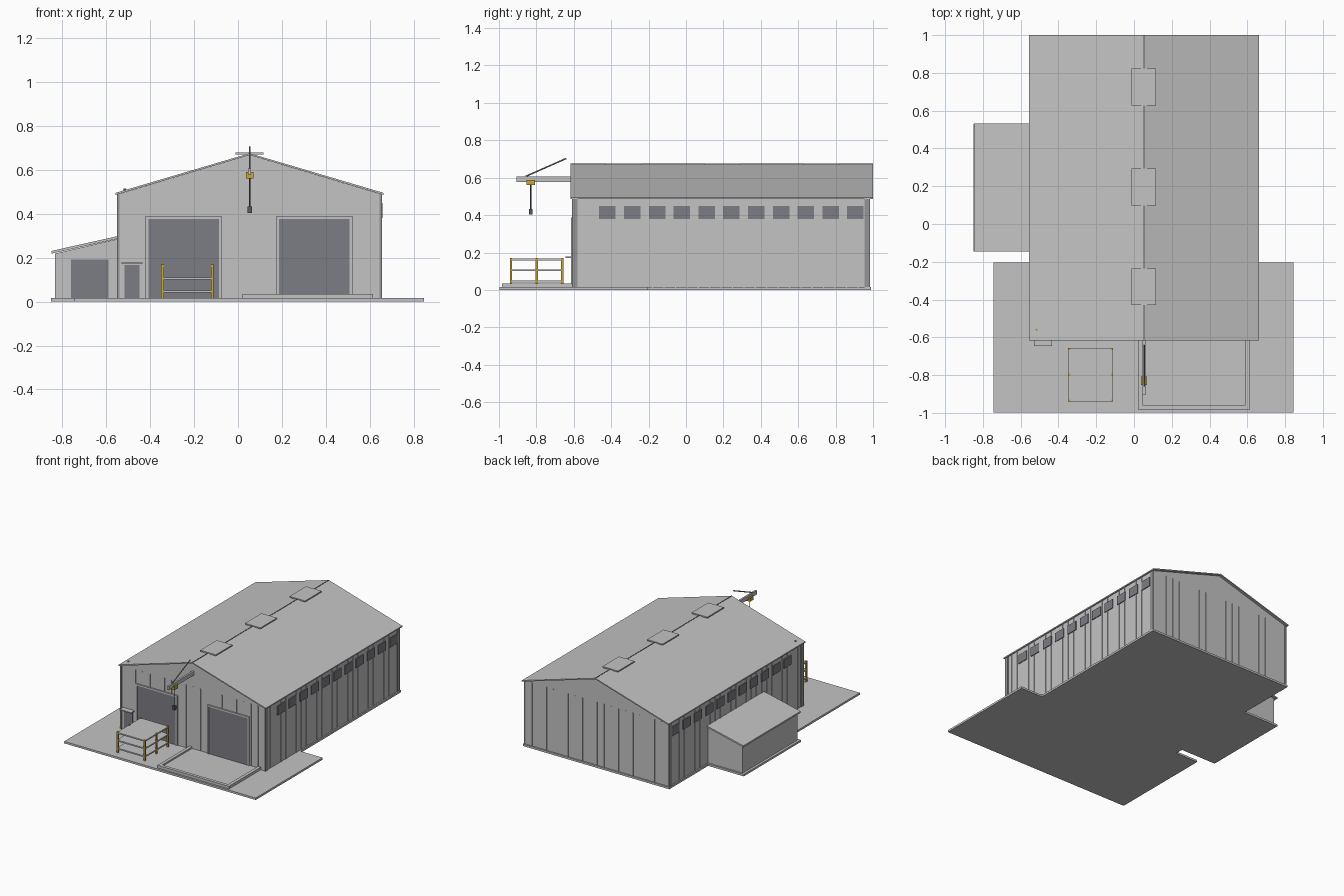
import bpy, bmesh
from mathutils import Vector

if "Cube" in bpy.data.objects:
    bpy.data.objects.remove(bpy.data.objects["Cube"])


def material(name, r, g, b):
    m = bpy.data.materials.new(name)
    m.use_nodes = True
    m.diffuse_color = (r, g, b, 1)
    bsdf = next(n for n in m.node_tree.nodes if n.type == 'BSDF_PRINCIPLED')
    bsdf.inputs["Base Color"].default_value = (r, g, b, 1)
    return m


GREY = material("light grey", 0.55, 0.55, 0.55)
GLASS = material("slate grey", 0.2, 0.205, 0.23)
STEEL = material("mid grey", 0.3, 0.3, 0.3)
DARK = material("dark grey", 0.1, 0.1, 0.1)
YELLOW = material("yellow", 0.58, 0.38, 0.04)


def finish(name, bm, mat):
    bmesh.ops.recalc_face_normals(bm, faces=bm.faces)
    me = bpy.data.meshes.new(name)
    bm.to_mesh(me)
    bm.free()
    me.materials.append(mat)
    ob = bpy.data.objects.new(name, me)
    bpy.context.collection.objects.link(ob)
    return ob


def boxes(name, mat, spans):
    """Boxes given as ((x0, x1), (y0, y1), (z0, z1))."""
    bm = bmesh.new()
    for span in spans:
        verts = bmesh.ops.create_cube(bm, size=1)["verts"]
        for v in verts:
            v.co = Vector([s[0] + (c + 0.5) * (s[1] - s[0]) for c, s in zip(v.co, span)])
    return finish(name, bm, mat)


def prism(name, mat, outline, y0, y1):
    """Extrude an x-z outline along y."""
    bm = bmesh.new()
    face = bm.faces.new([bm.verts.new((x, y0, z)) for x, z in outline])
    moved = bmesh.ops.extrude_face_region(bm, geom=[face])["geom"]
    bmesh.ops.translate(bm, vec=(0, y1 - y0, 0),
                        verts=[g for g in moved if isinstance(g, bmesh.types.BMVert)])
    return finish(name, bm, mat)


def rod(name, mat, a, b, radius, sides=8):
    a, b = Vector(a), Vector(b)
    bm = bmesh.new()
    bmesh.ops.create_cone(bm, cap_ends=True, segments=sides, radius1=radius,
                          radius2=radius, depth=(b - a).length)
    ob = finish(name, bm, mat)
    ob.location = (a + b) / 2
    ob.rotation_euler = (b - a).to_track_quat('Z', 'Y').to_euler()
    return ob


G = 0.015                      # ground slab top
L, R, MID = -0.545, 0.65, 0.053  # hall walls and ridge line
F, B = -0.605, 0.98            # hall front and back
EAVE, RIDGE = 0.488, 0.666

# Ground slabs
boxes("front_apron", GREY, [((-0.743, 0.845), (-0.997, -0.205), (0, G))])
boxes("hall_slab", GREY, [((L - 0.01, R + 0.01), (-0.205, 0.99), (0, G))])
boxes("annex_slab", GREY, [((-0.85, L - 0.01), (-0.145, 0.53), (0, G))])

# Hall shell and overhanging gable roof
prism("hall_walls", GREY, [(L, G), (R, G), (R, EAVE), (MID, RIDGE), (L, EAVE)], F, B)
prism("hall_roof", GREY,
      [(L - 0.012, EAVE - 0.003), (MID, RIDGE), (R + 0.012, EAVE - 0.003),
       (R + 0.012, EAVE + 0.006), (MID, RIDGE + 0.008), (L - 0.012, EAVE + 0.006)],
      F - 0.012, 1.0)
boxes("ridge_cap", DARK, [((MID - 0.003, MID + 0.003), (F - 0.012, 1.0),
                           (RIDGE, RIDGE + 0.009))])
boxes("ridge_vents", GREY, [((-0.012, 0.117), (y, y + 0.195), (0.668, 0.677))
                            for y in (-0.43, 0.099, 0.627)])

# Cladding ribs on all walls, leaving the door openings clear
D, W = 0.003, 0.003
ribs = []
count = 26
for i in range(1, count):
    y = F + (B - F) * i / count
    for x0, x1 in ((L - D, L), (R, R + D)):
        ribs.append(((x0, x1), (y - W, y + W), (G, EAVE)))
count = 20
for i in range(1, count):
    x = L + (R - L) * i / count
    ribs.append(((x - W, x + W), (B, B + D), (G, EAVE)))
    low = G
    for x0, x1, top in ((-0.42, -0.075, 0.388), (0.175, 0.52, 0.388), (-0.53, -0.434, 0.178)):
        if x0 - W < x < x1 + W:
            low = top
    ribs.append(((x - W, x + W), (F - D, F), (low, EAVE)))
boxes("wall_ribs", GREY, ribs)

# Corner posts
boxes("corner_posts", STEEL,
      [((x, x + 0.012), (y, y + 0.03), (G, EAVE))
       for x in (L - 0.005, R - 0.007) for y in (F - 0.004, B - 0.026)])

# High strip of windows on both long sides
boxes("side_windows", GLASS,
      [((x, x + 0.008), (y - 0.044, y + 0.044), (0.38, 0.449))
       for x in (L - 0.006, R - 0.002)
       for y in [-0.42 + 0.1326 * i for i in range(11)]])

# Two large front doors with frames
frames, panels = [], []
for x0 in (-0.42, 0.175):
    x1 = x0 + 0.345
    fy = (F - 0.01, F)
    frames += [((x0, x0 + 0.012), fy, (G, 0.388)), ((x1 - 0.012, x1), fy, (G, 0.388)),
               ((x0 + 0.012, x1 - 0.012), fy, (0.376, 0.388))]
    panels.append(((x0 + 0.012, x1 - 0.012), (F - 0.005, F), (G, 0.376)))
boxes("door_frames", GREY, frames)
boxes("large_doors", GLASS, panels)

# Side entrance with canopy
boxes("small_door", GLASS, [((-0.516, -0.448), (F - 0.006, F), (G, 0.165))])
boxes("door_canopy", GREY, [((-0.53, -0.434), (-0.645, F), (0.17, 0.178))])

# Lean-to annex
prism("annex_walls", GREY, [(-0.832, G), (L, G), (L, 0.285), (-0.832, 0.218)], -0.132, 0.517)
prism("annex_roof", GREY, [(-0.848, 0.218), (L, 0.286), (L, 0.298), (-0.848, 0.23)],
      -0.145, 0.532)
boxes("annex_door", GLASS, [((-0.76, -0.59), (-0.138, -0.132), (G, 0.19))])

# Loading pad with a curb on three sides
px0, px1, py = 0.02, 0.613, -0.983
boxes("loading_pad", GREY, [((px0, px1), (py, F), (G, 0.023))])
boxes("pad_curb", GREY, [((px0, px0 + 0.024), (py, F), (0.023, 0.035)),
                         ((px1 - 0.024, px1), (py, F), (0.023, 0.035)),
                         ((px0 + 0.024, px1 - 0.024), (py, py + 0.024), (0.023, 0.035))])

# Storage rack: six posts and three shelves
h = 0.006
boxes("rack_posts", YELLOW, [((x - h, x + h), (y - h, y + h), (G, 0.171))
                             for x in (-0.343, -0.117) for y in (-0.935, -0.798, -0.662)])
boxes("rack_shelves", GREY, [((-0.347, -0.113), (-0.939, -0.658), (z, z + 0.01))
                             for z in (0.04, 0.1, 0.157)])

# Hoist beam, tie rod and hanging hook
boxes("hoist_beam", GREY, [((MID - 0.007, MID + 0.007), (-0.905, F), (0.577, 0.606))])
rod("tie_rod", STEEL, (MID, -0.86, 0.606), (MID, -0.64, 0.703), 0.004)
boxes("hoist_trolley", YELLOW, [((MID - 0.017, MID + 0.017), (-0.852, -0.808), (0.56, 0.589))])
rod("hoist_rope", DARK, (MID, -0.83, 0.425), (MID, -0.83, 0.562), 0.003)
boxes("hoist_hook", DARK, [((MID - 0.01, MID + 0.01), (-0.84, -0.82), (0.402, 0.432))])

# Small roof beacon
rod("roof_beacon", YELLOW, (-0.515, -0.56, 0.49), (-0.515, -0.56, 0.513), 0.006)
